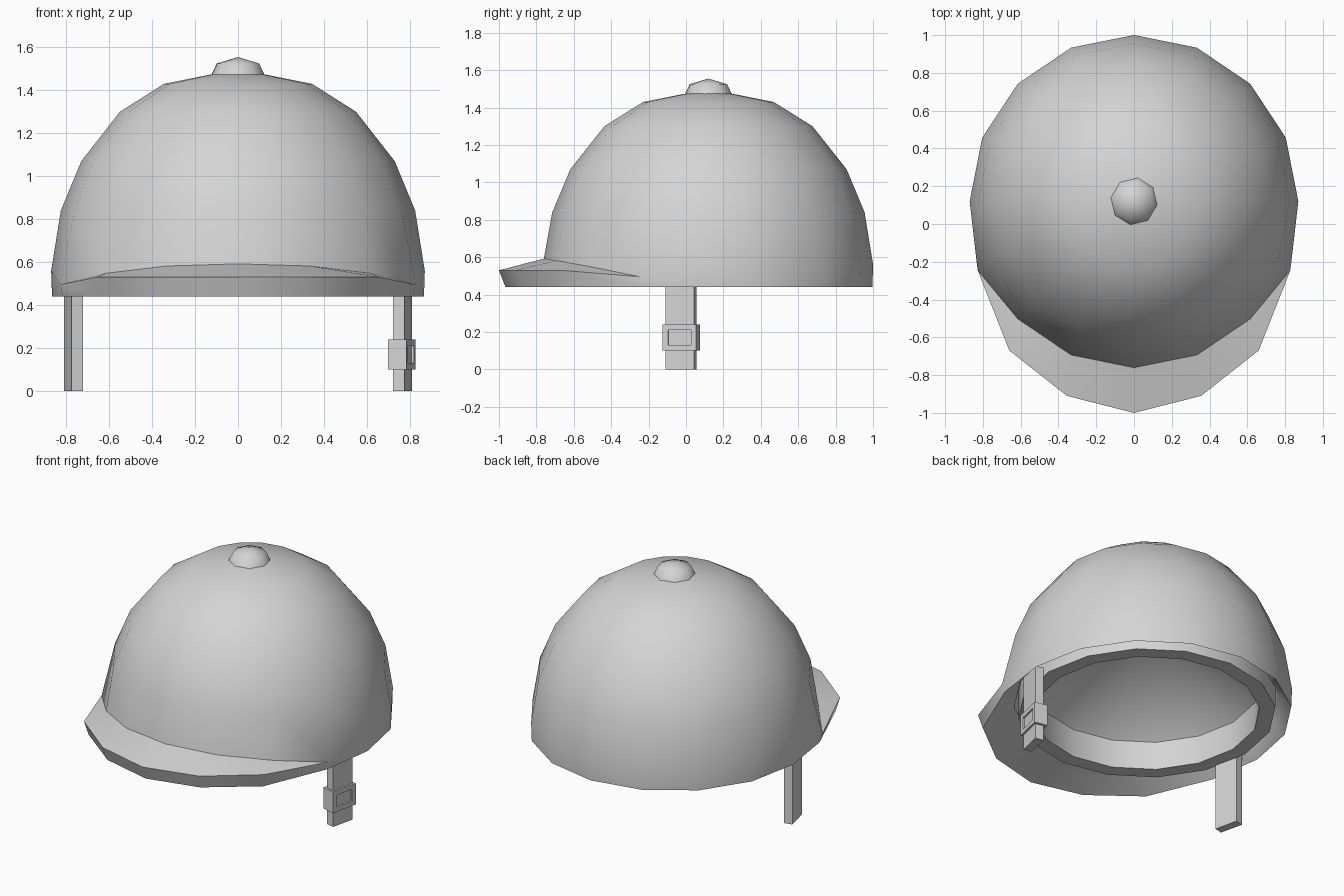
import bpy, math
from mathutils import Matrix

if "Cube" in bpy.data.objects:
    bpy.data.objects.remove(bpy.data.objects["Cube"])

CY = 0.12  # centre of the dome along y
grey = bpy.data.materials.new("light_grey")
grey.diffuse_color = (0.66, 0.66, 0.66, 1)
grey.use_nodes = True
grey.node_tree.nodes["Principled BSDF"].inputs["Base Color"].default_value = grey.diffuse_color


def make(name, verts, faces, angle=0):
    me = bpy.data.meshes.new(name)
    me.from_pydata(verts, [], faces)
    me.materials.append(grey)
    ob = bpy.data.objects.new(name, me)
    bpy.context.collection.objects.link(ob)
    bpy.ops.object.select_all(action='DESELECT')
    ob.select_set(True)
    bpy.context.view_layer.objects.active = ob
    bpy.ops.object.mode_set(mode='EDIT')
    bpy.ops.mesh.select_all(action='SELECT')
    bpy.ops.mesh.remove_doubles(threshold=0.0005)
    bpy.ops.mesh.normals_make_consistent(inside=False)
    bpy.ops.object.mode_set(mode='OBJECT')
    if angle:
        bpy.ops.object.shade_smooth_by_angle(angle=math.radians(angle))
    return ob


def ring(r, z, sides=16, turn=0.0):
    """Points around the dome axis, starting at the front."""
    pts = []
    for k in range(sides):
        a = turn + 2 * math.pi * k / sides
        pts.append((r * math.sin(a), CY - 1.012 * r * math.cos(a), z))
    return pts


def skin(name, rings, angle):
    """Join rings of points with quads."""
    n = len(rings[0])
    faces = []
    for i in range(len(rings) - 1):
        for k in range(n):
            k2 = (k + 1) % n
            faces.append((i * n + k, i * n + k2, (i + 1) * n + k2, (i + 1) * n + k))
    return make(name, [p for r in rings for p in r], faces, angle)


# Shell: dome rings, then the lower ring, pulled out at the front as the brim
crease, lip, hem = ring(0.87, 0.56), ring(0.87, 0.56), ring(0.866, 0.44)
front = [  # crease z, lip x, y, z, hem x, y
    (0.592, 0, -1.0, 0.53, 0, -0.965),
    (0.582, 0.355, -0.91, 0.53, 0.34, -0.88),
    (0.548, 0.66, -0.67, 0.53, 0.64, -0.65),
    (0.495, 0.828, -0.245, 0.495, 0.815, -0.235)]
for k, (zc, lx, ly, lz, hx, hy) in enumerate(front):
    for s in (1, -1):
        i = (s * k) % 16
        crease[i] = (crease[i][0], crease[i][1], zc) if k < 3 else (s * lx, ly, lz)
        lip[i] = (s * lx, ly, lz)
        hem[i] = (s * hx, hy, 0.44)
dome = [(0, 1.49), (0.13, 1.473), (0.345, 1.43), (0.55, 1.30), (0.73, 1.07), (0.825, 0.84)]
# The underside slopes up from the hem to the lining
under = [ring(0.795, 0.52), ring(0.775, 0.63)]
skin("helmet_shell", [ring(r, z) for r, z in dome] + [crease, lip, hem] + under, 32)

# Padded lining inside the opening, with a conical ceiling
lining = [(0.77, 0.63), (0.77, 0.44), (0.675, 0.44), (0.68, 0.63), (0, 1.22)]
skin("lining", [ring(r, z) for r, z in lining], 32)

# Button on the crown
button = [(0, 1.555), (0.10, 1.525), (0.126, 1.47), (0, 1.47)]
skin("crown_button", [ring(r, z, 8, math.radians(-9)) for r, z in button], 60)


def box(name, centre, size, side, recess=0.0):
    """Box turned slightly to the front; an optional recess sits in its outer face."""
    hx, hy, hz = (v / 2 for v in size)
    m = Matrix.Translation(centre) @ Matrix.Rotation(math.radians(-13), 4, 'Z')
    rect = [(-1, -1), (1, -1), (1, 1), (-1, 1)]
    loops = [(-hx, hy, hz), (hx, hy, hz)]
    if recess:
        loops += [(hx, hy - 0.03, hz - 0.03), (hx - recess, hy - 0.03, hz - 0.03)]
    vs = [(m @ Matrix.Translation((x, y * b, z * c))).to_translation()
          for x, y, z in loops for b, c in rect]
    vs = [(side * v.x, v.y, v.z) for v in vs]
    fs = [(0, 1, 2, 3), tuple(range(len(vs) - 4, len(vs)))]
    for i in range(len(loops) - 1):
        for k in range(4):
            k2 = (k + 1) % 4
            fs.append((4 * i + k, 4 * i + k2, 4 * i + 4 + k2, 4 * i + 4 + k))
    return make(name, vs, fs)


# Chin straps and the buckle on the right one
for side, label in ((1, "right"), (-1, "left")):
    box(label + "_strap", (0.765, -0.027, 0.25), (0.055, 0.156, 0.5), side)
box("buckle", (0.762, -0.025, 0.17), (0.088, 0.184, 0.14), 1, recess=0.012)
